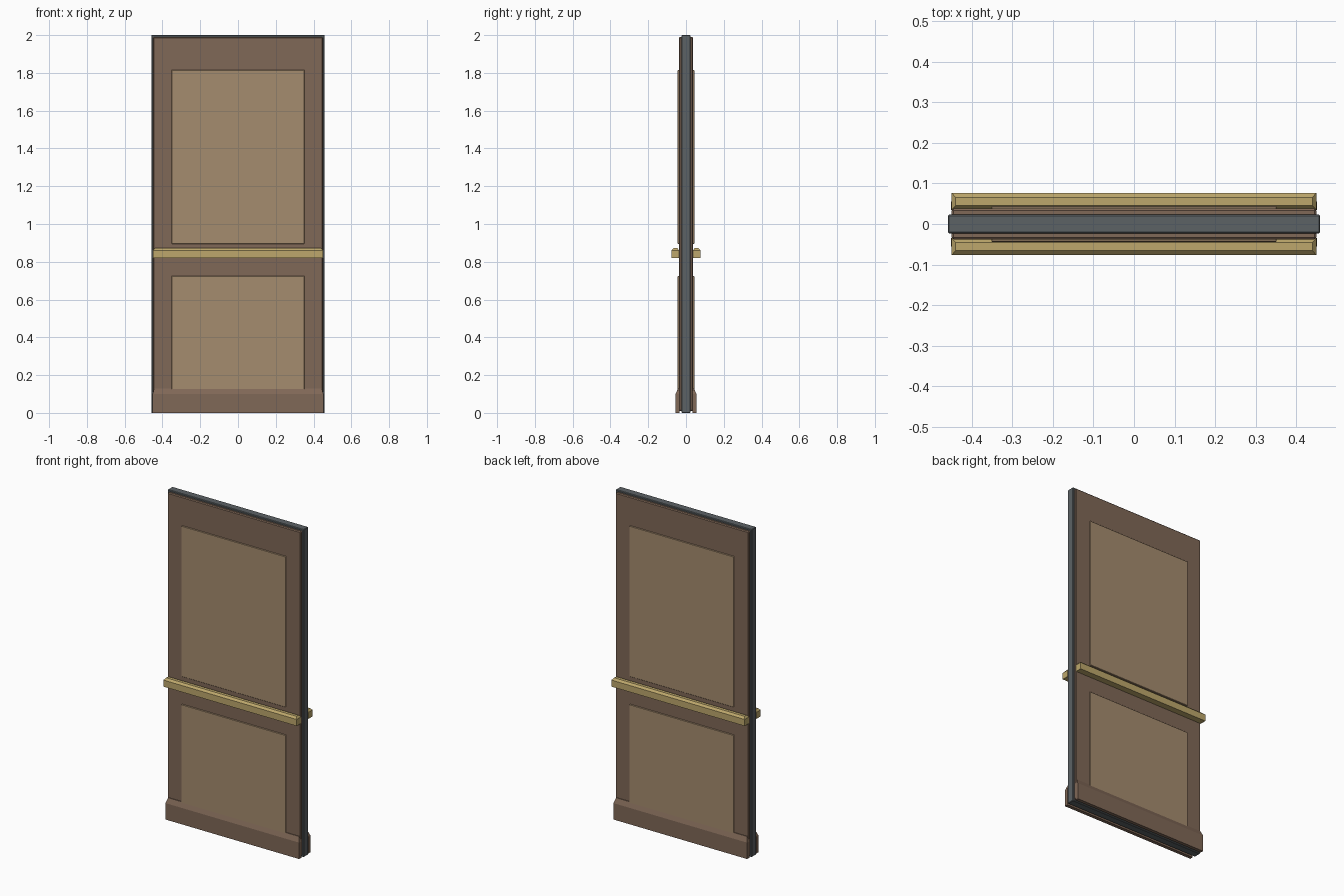
import bpy, bmesh

cube = bpy.data.objects.get("Cube")
if cube:
    bpy.data.objects.remove(cube)


def material(name, rgb):
    m = bpy.data.materials.new(name)
    m.use_nodes = True
    m.diffuse_color = (*rgb, 1)
    m.node_tree.nodes["Principled BSDF"].inputs["Base Color"].default_value = (*rgb, 1)
    return m


grey = material("slate grey", (0.107, 0.122, 0.130))
brown = material("brown wood", (0.215, 0.138, 0.095))
tan = material("tan panel", (0.376, 0.262, 0.156))
gold = material("pale gold", (0.51, 0.39, 0.15))


def loft(name, sections, mat, side=1, bevel=0):
    """Stack rectangles (z, half width, y near, y far) into a closed solid."""
    bm = bmesh.new()
    rings = []
    for z, w, y0, y1 in sections:
        corners = ((-w, y0), (w, y0), (w, y1), (-w, y1))
        rings.append([bm.verts.new((x, y * side, z)) for x, y in corners])
    for a, b in zip(rings, rings[1:]):
        for i in range(4):
            j = (i + 1) % 4
            bm.faces.new((a[i], a[j], b[j], b[i]))
    bm.faces.new(rings[0])
    bm.faces.new(rings[-1])
    bmesh.ops.recalc_face_normals(bm, faces=bm.faces)
    mesh = bpy.data.meshes.new(name)
    bm.to_mesh(mesh)
    bm.free()
    mesh.materials.append(mat)
    obj = bpy.data.objects.new(name, mesh)
    bpy.context.collection.objects.link(obj)
    if bevel:
        mod = obj.modifiers.new("edge chamfer", "BEVEL")
        mod.width = bevel
        mod.segments = 1
    return obj


def box(name, z0, z1, w, y0, y1, mat, side=1, bevel=0):
    return loft(name, [(z0, w, y0, y1), (z1, w, y0, y1)], mat, side, bevel)


# Grey core running the full height
box("wall_core", 0, 2, 0.459, -0.023, 0.023, grey, bevel=0.003)

# Matching cladding on both faces
for label, side in (("front", -1), ("back", 1)):
    box(label + "_board", 0.01, 1.99, 0.45, 0.015, 0.038, brown, side, 0.005)
    box(label + "_upper_panel", 0.895, 1.815, 0.352, 0.03, 0.044, tan, side, 0.002)
    box(label + "_lower_panel", 0.12, 0.725, 0.352, 0.03, 0.044, tan, side, 0.002)

    # Rail with a chamfered top and ends
    loft(label + "_rail", [(0.82, 0.45, 0.036, 0.077),
                           (0.86, 0.45, 0.036, 0.077),
                           (0.872, 0.44, 0.046, 0.065)], gold, side)

    # Skirting with a sloped top edge
    loft(label + "_skirting", [(0, 0.452, 0.034, 0.055),
                               (0.1, 0.452, 0.034, 0.055),
                               (0.13, 0.443, 0.034, 0.042)], brown, side)
